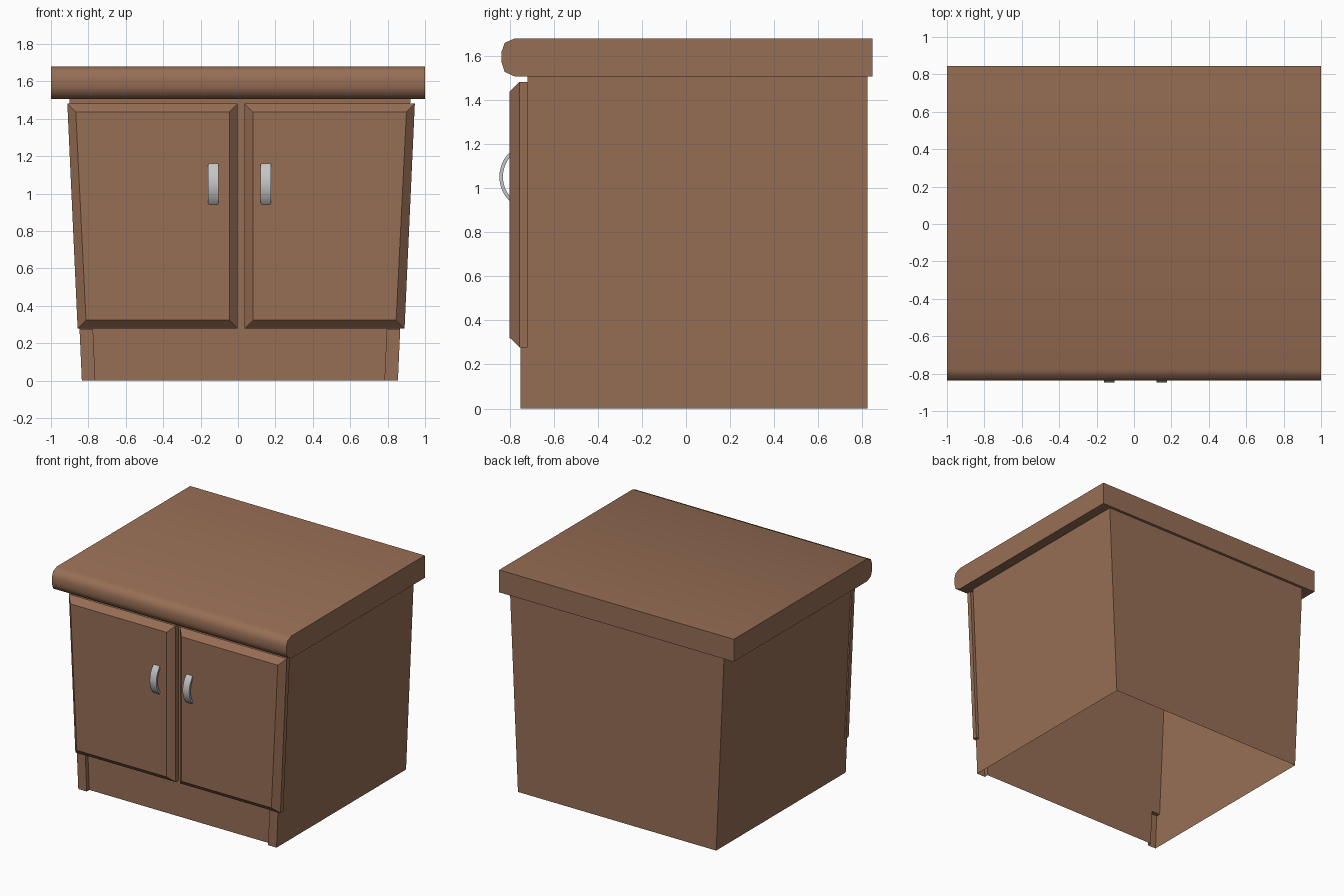
import bpy, bmesh, math

if "Cube" in bpy.data.objects:
    bpy.data.objects.remove(bpy.data.objects["Cube"])


def material(name, rgb):
    m = bpy.data.materials.new(name)
    m.diffuse_color = (*rgb, 1)
    m.use_nodes = True
    m.node_tree.nodes["Principled BSDF"].inputs["Base Color"].default_value = m.diffuse_color
    return m


WOOD = material("brown wood", (0.31, 0.157, 0.091))
METAL = material("grey metal", (0.56, 0.56, 0.56))


def make(name, faces, mat, smooth=None):
    """Object from a list of polygons given as coordinates."""
    bm = bmesh.new()
    for f in faces:
        bm.faces.new([bm.verts.new(p) for p in f])
    bmesh.ops.remove_doubles(bm, verts=bm.verts, dist=1e-5)
    bmesh.ops.recalc_face_normals(bm, faces=bm.faces)
    me = bpy.data.meshes.new(name)
    bm.to_mesh(me)
    bm.free()
    me.materials.append(mat)
    ob = bpy.data.objects.new(name, me)
    bpy.context.collection.objects.link(ob)
    if smooth:
        bpy.ops.object.select_all(action='DESELECT')
        ob.select_set(True)
        bpy.context.view_layer.objects.active = ob
        bpy.ops.object.shade_smooth_by_angle(angle=math.radians(smooth))
    return ob


def loft(rings, caps=True):
    """Polygons joining consecutive closed rings."""
    faces = []
    for a, b in zip(rings, rings[1:]):
        n = len(a)
        faces += [[a[i], a[(i + 1) % n], b[(i + 1) % n], b[i]] for i in range(n)]
    if caps:
        faces += [rings[0], rings[-1]]
    return faces


# Countertop with a rounded front edge
prof = [(0.846, 1.68), (-0.777, 1.68), (-0.823, 1.66), (-0.837, 1.62),
        (-0.837, 1.57), (-0.823, 1.528), (-0.777, 1.507), (0.846, 1.507)]
make("countertop", loft([[(x, y, z) for y, z in prof] for x in (-1, 1)]), WOOD, 60)

# Cabinet shell: thin tapered walls, open underneath
TOP, STEP, YF, YP, YB = 1.507, 0.276, -0.72, -0.752, 0.825
CX = 0.01


def wall_x(s, z, inset=0.0):
    return CX + s * (0.845 + (0.912 - 0.845) * z / TOP - inset)


shell = []
for s in (-1, 1):
    side = [(YB, 0), (YB, TOP), (YF, TOP), (YF, STEP), (YP, STEP), (YP, 0)]
    shell.append([(wall_x(s, z), y, z) for y, z in side])
    o0, o1 = wall_x(s, 0), wall_x(s, STEP)
    i0, i1 = wall_x(s, 0, 0.072), wall_x(s, STEP, 0.072)
    # protruding plinth corner: front, return and top ledge
    shell.append([(o0, YP, 0), (i0, YP, 0), (i1, YP, STEP), (o1, YP, STEP)])
    shell.append([(i0, YP, 0), (i0, YF, 0), (i1, YF, STEP), (i1, YP, STEP)])
    shell.append([(o1, YP, STEP), (i1, YP, STEP), (i1, YF, STEP), (o1, YF, STEP)])
shell.append([(wall_x(s, z), YB, z) for s, z in ((-1, 0), (1, 0), (1, TOP), (-1, TOP))])
shell.append([(wall_x(s, z, i), YF, z) for s, z, i in
              ((-1, STEP, 0), (-1, STEP, 0.072), (1, STEP, 0.072), (1, STEP, 0),
               (1, TOP, 0), (-1, TOP, 0))])
shell.append([(wall_x(s, z, 0.072), YF, z) for s, z in
              ((-1, 0), (1, 0), (1, STEP), (-1, STEP))])
make("cabinet_body", shell, WOOD)

# Doors: tapered panels with bevelled fronts
for s, label in ((-1, "left"), (1, "right")):
    def ring(y, d):
        pts = ((0.018 + d, 0.278 + d), (0.874 - d, 0.278 + d),
               (0.929 - d, 1.482 - d), (0.018 + d, 1.482 - d))
        return [(0.0165 + s * x, y, z) for x, z in pts]
    make(label + "_door", loft([ring(YF, 0), ring(-0.756, 0), ring(-0.802, 0.045)]), WOOD)

# Bowed handles, slightly narrower at the ends
for cx, label in ((-0.132, "left"), (0.149, "right")):
    rings = []
    N = 12
    for i in range(N + 1):
        t = -1 + 2 * i / N
        w = 0.022 if abs(t) > 0.9 else 0.028
        a = math.radians(47) * t
        R = 0.156
        outer = (-0.847 + R * (1 - math.cos(a)), 1.052 + R * math.sin(a))
        inner = (-0.847 + R - (R - 0.016) * math.cos(a), 1.052 + (R - 0.016) * math.sin(a))
        rings.append([(cx - w, *outer), (cx + w, *outer), (cx + w, *inner), (cx - w, *inner)])
    make(label + "_handle", loft(rings), METAL, 35)
